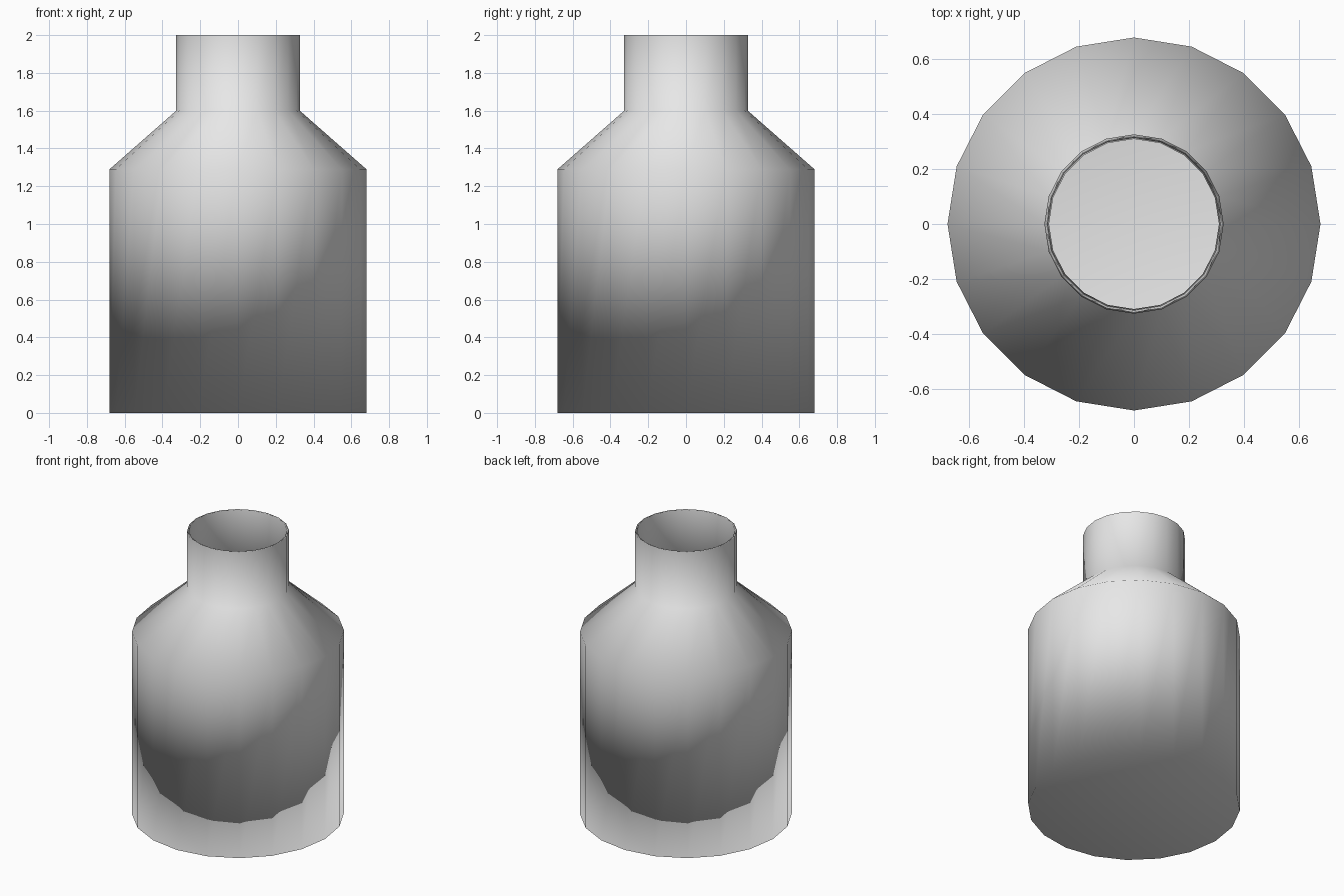
import bpy
import bmesh
from math import cos, sin, tau

if "Cube" in bpy.data.objects:
    bpy.data.objects.remove(bpy.data.objects["Cube"], do_unlink=True)

SIDES = 20

# One flat grey for the whole vessel
grey = bpy.data.materials.new("light grey")
grey.use_nodes = True
colour = (0.8, 0.8, 0.8, 1)
grey.diffuse_color = colour
grey.node_tree.nodes["Principled BSDF"].inputs["Base Color"].default_value = colour

# Wall profile (radius, height): up the outside, over the rim, down the inside
profile = [
    (0.68, 0), (0.68, 1.29), (0.327, 1.6), (0.327, 2),
    (0.314, 2), (0.31, 1.593), (0.665, 1.283), (0.665, 0.015),
]

bm = bmesh.new()
rings = [[bm.verts.new((r * cos(tau * i / SIDES), r * sin(tau * i / SIDES), z))
          for i in range(SIDES)] for r, z in profile]
for low, high in zip(rings, rings[1:]):
    for i in range(SIDES):
        j = (i + 1) % SIDES
        bm.faces.new((low[i], low[j], high[j], high[i]))

# Outer base and inner floor
bm.faces.new(rings[0][::-1])
bm.faces.new(rings[-1])
for face in bm.faces:
    face.smooth = True

mesh = bpy.data.meshes.new("bottle")
bm.to_mesh(mesh)
bm.free()
mesh.materials.append(grey)
bottle = bpy.data.objects.new("bottle", mesh)
bpy.context.collection.objects.link(bottle)

# Soft shading that follows the large faces
soft = bottle.modifiers.new("soft shading", "WEIGHTED_NORMAL")
soft.mode = "FACE_AREA_WITH_ANGLE"
soft.weight = 50
